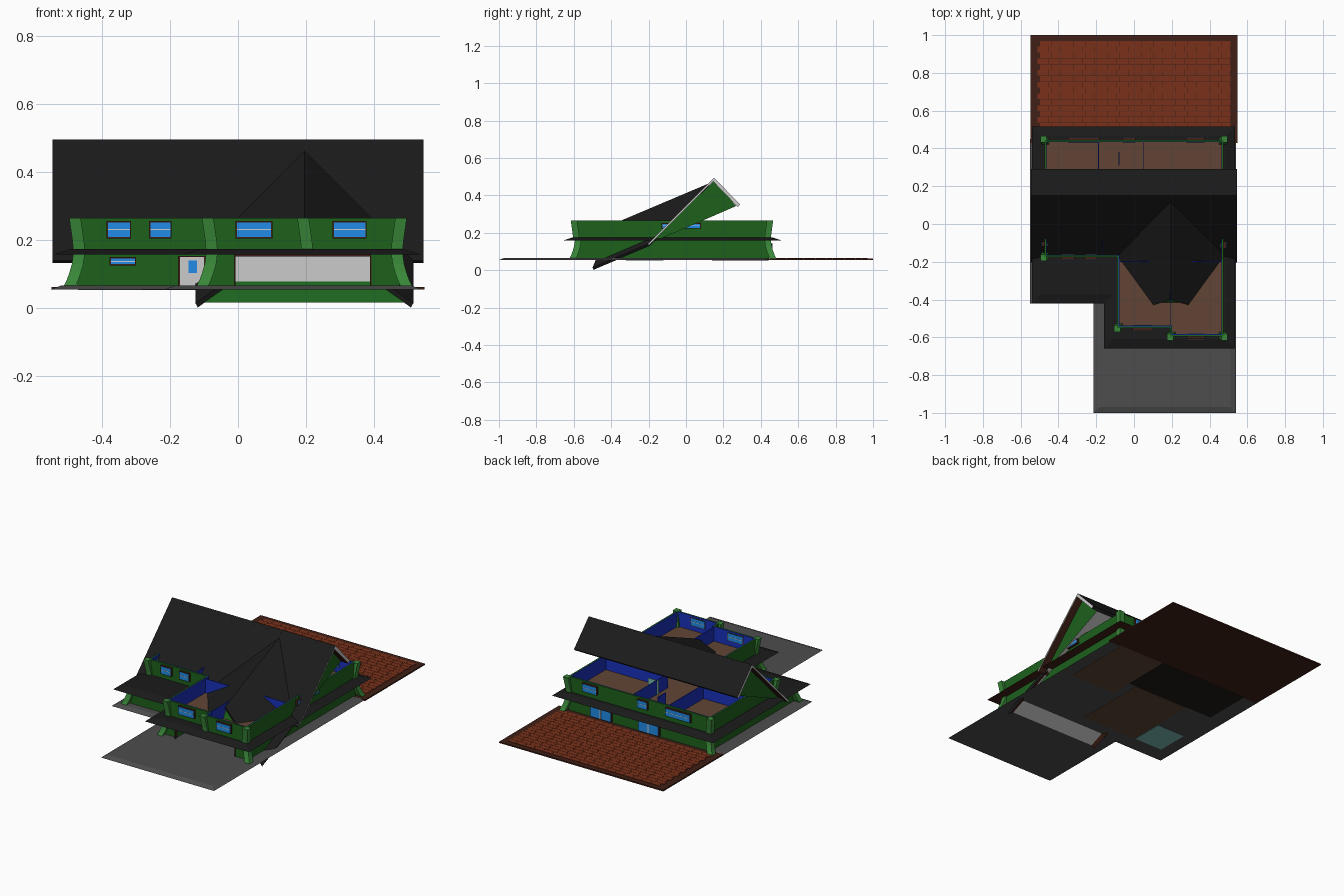
import bpy, bmesh
from mathutils import Vector

if "Cube" in bpy.data.objects:
    bpy.data.objects.remove(bpy.data.objects["Cube"])

def mat(name, r, g, b):
    m = bpy.data.materials.new(name)
    m.diffuse_color = (r, g, b, 1)
    m.use_nodes = True
    m.node_tree.nodes["Principled BSDF"].inputs["Base Color"].default_value = m.diffuse_color
    return m

GREEN = mat("green", .012, .12, .012)
LIME = mat("light_green", .04, .24, .04)
BLUE = mat("blue", .01, .03, .5)
BLACK = mat("black", .011, .011, .011)
BRICK = mat("brick", .19, .03, .01)
BROWN = mat("brown", .05, .014, .008)
SLAB = mat("concrete", .075, .075, .075)
FLOOR = mat("floor", .12, .06, .035)
GLASS = mat("glass", .015, .26, .8)
WHITE = mat("white", .55, .54, .54)
TEAL = mat("teal", .2, .5, .45)
DARK = mat("dark_floor", .015, .01, .008)

def mesh(name, verts, faces, mats, rule=None):
    bm = bmesh.new()
    vs = [bm.verts.new(v) for v in verts]
    for f in faces:
        bm.faces.new([vs[i] for i in f])
    bmesh.ops.recalc_face_normals(bm, faces=bm.faces)
    if rule:
        for f in bm.faces:
            f.material_index = rule(f.normal)
    me = bpy.data.meshes.new(name)
    bm.to_mesh(me)
    bm.free()
    for m in mats:
        me.materials.append(m)
    ob = bpy.data.objects.new(name, me)
    bpy.context.collection.objects.link(ob)
    return ob

def stack(name, loops, mats, rule=None, closed=False):
    """Skin equal loops; closed joins last loop to first instead of capping."""
    n, k = len(loops[0]), len(loops)
    faces = [] if closed else [tuple(range(n)), tuple(range((k - 1) * n, k * n))]
    for a in range(k if closed else k - 1):
        b = (a + 1) % k
        faces += [(a*n + i, a*n + (i+1) % n, b*n + (i+1) % n, b*n + i) for i in range(n)]
    return mesh(name, [v for l in loops for v in l], faces, mats, rule)

def inset(pts, d, z):
    out = []
    for i, p in enumerate(pts):
        p = Vector(p)
        a = (p - Vector(pts[i - 1])).normalized()
        b = (Vector(pts[(i + 1) % len(pts)]) - p).normalized()
        out.append((p.x - d * (a.y + b.y), p.y + d * (a.x + b.x), z))
    return out

def plate(name, pts, z0, z1, mats, taper=0, rule=None):
    return stack(name, [inset(pts, 0, z0), inset(pts, taper, z1)], mats, rule)

def ring(name, pts, z0, z1, a, b, m):
    return stack(name, [inset(pts, a, z0), inset(pts, a, z1), inset(pts, b, z1),
                        inset(pts, b, z0)], [m], closed=True)

def box(name, x0, x1, y0, y1, z0, z1, m):
    return plate(name, [(x0, y0), (x1, y0), (x1, y1), (x0, y1)], z0, z1, [m])

def window(name, c, w, z0, z1, side=False, bar=True):
    def part(nm, hw, d, a, b, m):
        hx, hy = (d, hw) if side else (hw, d)
        box(name + nm, c[0]-hx, c[0]+hx, c[1]-hy, c[1]+hy, a, b, m)
    part("_frame", w/2, .013, z0, z1, BROWN)
    part("_pane", w/2 - .004, .015, z0 + .004, z1 - .004, GLASS)
    if bar:
        m = (z0 + z1) / 2
        part("_bar", w/2 - .004, .016, m - .0015, m + .0015, WHITE)

# Ground slab and driveway
plate("slab", [(-.55, -.42), (-.215, -.42), (-.215, -1), (.54, -1), (.54, .45), (-.55, .45)],
      .055, .066, [SLAB], .03)

# Brick patio
box("patio_border", -.548, .548, .43, 1, .054, .062, BROWN)
verts, faces = [], []
for r in range(16):
    y = .475 + r * .031
    for c in range(17):
        x = -.51 + c * .06 + (.012 if r % 2 else 0)
        x1 = min(x + .0585, .512)
        k = len(verts)
        verts += [(a, b, z) for z in (.06, .065) for a, b in
                  ((x, y), (x1, y), (x1, y + .0295), (x, y + .0295))]
        faces += [(k, k+1, k+2, k+3), (k+4, k+5, k+6, k+7)]
        faces += [(k+i, k+(i+1) % 4, k+4+(i+1) % 4, k+4+i) for i in range(4)]
mesh("patio_bricks", verts, faces, [BRICK])

# Ground floors, showing through under the slab
box("bathroom_floor", -.47, -.28, -.32, -.12, .053, .067, TEAL)
box("living_floor", -.45, .15, .14, .44, .053, .067, DARK)
box("hall_floor", -.27, .1, -.32, .135, .0535, .067, FLOOR)
box("dining_floor", .155, .46, 0, .44, .0535, .067, FLOOR)

# Wall footprints
ground = [(-.475, -.35), (-.09, -.35), (-.09, -.57), (-.01, -.57), (-.01, -.461), (.39, -.461),
          (.39, -.585), (.475, -.585), (.475, .445), (-.475, .445)]
upper = [(-.475, -.175), (-.09, -.175), (-.09, -.55), (.19, -.55), (.19, -.595),
         (.475, -.595), (.475, .445), (-.475, .445)]
for nm, pts, z0, z1 in (("ground", ground, .06, .16), ("upper", upper, .165, .265)):
    ring(nm + "_outer_wall", pts, z0, z1, 0, .008, GREEN)
    ring(nm + "_inner_wall", pts, z0, z1, .008, .012, BLUE)

# Skirt roof between storeys and the upper floor
skirt = [(-.54, -.42), (-.16, -.42), (-.16, -.66), (.535, -.66), (.535, .515), (-.54, .515)]
plate("skirt_roof", skirt, .158, .174, [BLACK, BROWN], .05, lambda n: int(n.z < -.5))
plate("upper_floor", inset(upper, .01, 0) and [p[:2] for p in inset(upper, .01, 0)],
      .17, .177, [FLOOR])

# Flared corner buttresses
def buttress(name, x, y, sx, sy, prof):
    loops = []
    for z, o in prof:
        a, b = x + sx * o, y + sy * o
        h = .017
        loops.append([(a-h, b-h, z), (a+h, b-h, z), (a+h, b+h, z), (a-h, b+h, z)])
    stack(name, loops, [LIME])

low = [(.06, .022), (.08, .012), (.105, .003), (.13, -.004), (.16, -.008)]
high = [(.165, -.008), (.195, -.006), (.23, -.001), (.265, .004)]
for i, c in enumerate([(-.475, -.35, -1, -1), (-.085, -.565, -1, -1), (.475, -.585, 1, -1),
                       (.475, .445, 1, 1), (-.475, .445, -1, 1)]):
    buttress(f"ground_buttress_{i}", *c, low)
for i, c in enumerate([(-.475, -.175, -1, -1), (-.085, -.55, -1, -1), (.195, -.595, -1, -1),
                       (.475, -.595, 1, -1), (.475, .445, 1, 1), (-.475, .445, -1, 1)]):
    buttress(f"upper_buttress_{i}", *c, high)

# Upper room partitions
for i, (x0, x1, y0, y1) in enumerate([
        (.05, .054, .1, .435), (-.19, -.186, .1, .435), (-.465, -.19, .1, .104),
        (.054, .465, .1, .104), (-.085, .465, -.2, -.196), (.19, .194, -.55, -.2),
        (-.17, -.166, -.17, .1), (-.082, -.076, .31, .38)]):
    box(f"partition_{i}", x0, x1, y0, y1, .17, .262, BLUE)
box("shower_panel", .04, .11, .2, .206, .177, .26, TEAL)

# Windows
for i, (x, y, w) in enumerate([(-.35, -.175, .072), (-.228, -.175, .066), (.047, -.55, .108),
                               (.328, -.595, .1), (-.265, .445, .17), (-.027, .445, .07),
                               (.325, .445, .1)]):
    window(f"upper_window_{i}", (x, y), w, .205, .256)
window("right_window", (.475, -.025), .21, .222, .252, True)
window("left_window", (-.475, -.065), .11, .222, .252, True)
window("ground_window", (-.338, -.35), .078, .125, .15)
window("patio_door_a", (.25, .445), .14, .068, .145, bar=False)
window("patio_door_b", (-.07, .445), .14, .068, .145, bar=False)
for x in (.25, -.07):
    box("patio_door_post", x - .003, x + .003, .43, .462, .07, .145, WHITE)

# Front door
box("front_door_frame", -.176, -.095, -.363, -.34, .064, .153, BROWN)
box("front_door", -.171, -.1, -.366, -.34, .066, .15, WHITE)
box("front_door_glass", -.146, -.12, -.368, -.34, .103, .14, GLASS)

# Garage door in its recess
box("garage_door", -.008, .388, -.463, -.452, .066, .158, WHITE)
box("garage_lintel", -.012, .392, -.574, -.56, .152, .16, BROWN)
for x in (-.012, .388):
    box("garage_jamb", x, x + .004, -.588, -.565, .066, .155, BROWN)

# Roof panels: black above, brown beneath, pale trim on the open ends
def panel(name, quad, t, trim):
    q = [Vector(p) for p in quad]
    n = (q[1] - q[0]).cross(q[3] - q[0]).normalized()
    if n.z < 0:
        n = -n
    return stack(name, [q, [p - n * t for p in q]], [BLACK, BROWN, WHITE],
                 lambda m: 2 if trim(m) else int(m.dot(n) < -.9))

def side(m):
    return abs(m.x) > .9

panel("main_roof_front", [(-.545, .15, .495), (.545, .15, .495), (.545, -.205, .14),
                          (-.545, -.205, .14)], .01, side)
panel("main_roof_back", [(-.545, .15, .495), (.545, .15, .495), (.545, .29, .35),
                         (-.545, .29, .35)], .018, side)
tri = [(.15, .478), (.268, .343), (-.195, .142)]
stack("main_gable", [[(x, y, z) for y, z in tri] for x in (-.5, .5)], [GREEN, WHITE],
      lambda n: int(n.z < -.3))

# Tilted front cross gable
cx = .195
for s, nm in ((-1, "left"), (1, "right")):
    panel("cross_roof_" + nm, [(cx, .12, .463), (cx, -.4, .243), (cx + s*.32, -.5, .014),
                               (cx + s*.32, -.2, .142)], .015, lambda m: m.y < -.6 and abs(m.x) < .3)
stack("cross_gable", [[(cx, ya, za), (cx + .295, yb, zb), (cx - .295, yb, zb)]
                      for ya, za, yb, zb in ((-.395, .222, -.492, .016), (.1, .43, -.19, .144))],
      [GREEN, WHITE], lambda n: int(n.z < -.3 and abs(n.y) < .6))
